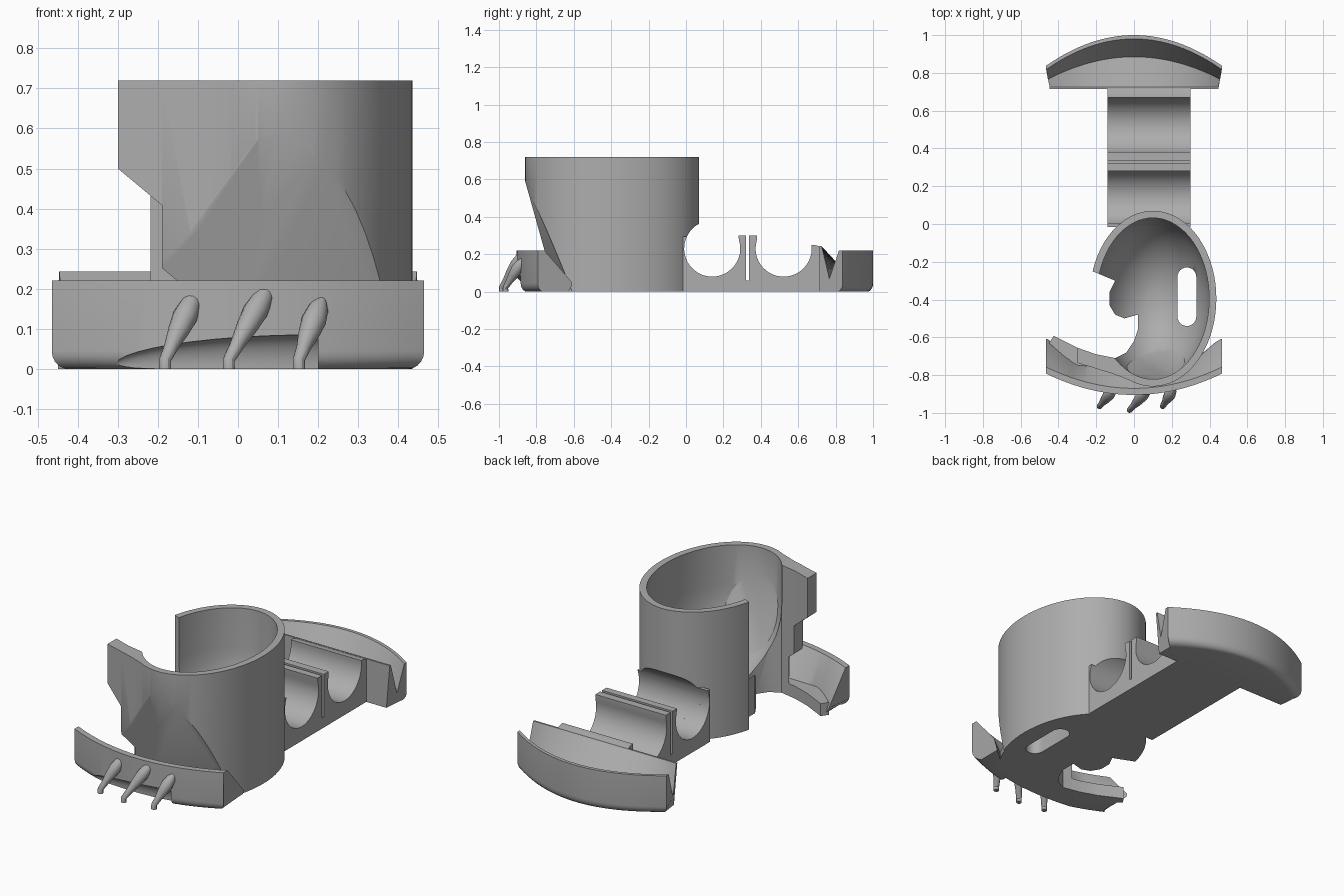
import bpy, bmesh, math
from mathutils import Vector

if "Cube" in bpy.data.objects:
    bpy.data.objects.remove(bpy.data.objects["Cube"])

grey = bpy.data.materials.new("plain grey")
grey.use_nodes = True
grey.diffuse_color = (0.42, 0.42, 0.42, 1)
grey.node_tree.nodes["Principled BSDF"].inputs["Base Color"].default_value = (0.42, 0.42, 0.42, 1)


def activate(ob):
    bpy.ops.object.select_all(action='DESELECT')
    ob.select_set(True)
    bpy.context.view_layer.objects.active = ob


def make(name, bm):
    bmesh.ops.recalc_face_normals(bm, faces=bm.faces)
    me = bpy.data.meshes.new(name)
    bm.to_mesh(me)
    bm.free()
    me.materials.append(grey)
    ob = bpy.data.objects.new(name, me)
    bpy.context.collection.objects.link(ob)
    return ob


def loft(name, sections):
    """Closed solid through matching cross-sections."""
    bm = bmesh.new()
    rings = [[bm.verts.new(p) for p in s] for s in sections]
    n = len(rings[0])
    for a, b in zip(rings, rings[1:]):
        for i in range(n):
            j = (i + 1) % n
            bm.faces.new((a[i], a[j], b[j], b[i]))
    bm.faces.new(rings[0])
    bm.faces.new(rings[-1])
    return make(name, bm)


def prism(name, outline, z0, z1):
    return loft(name, [[(x, y, z) for x, y in outline] for z in (z0, z1)])


def slice_off(ob, point, normal):
    """Remove the side the normal points to and cap the cut."""
    bm = bmesh.new()
    bm.from_mesh(ob.data)
    cut = bmesh.ops.bisect_plane(bm, geom=bm.verts[:] + bm.edges[:] + bm.faces[:],
                                 plane_co=point, plane_no=Vector(normal).normalized(),
                                 clear_outer=True)
    edges = [e for e in cut["geom_cut"] if isinstance(e, bmesh.types.BMEdge)]
    bmesh.ops.holes_fill(bm, edges=edges, sides=0)
    bmesh.ops.recalc_face_normals(bm, faces=bm.faces)
    bm.to_mesh(ob.data)
    bm.free()


def slope_front(ob, inset=0):
    """Two shallow planes that make the front lean inwards."""
    slice_off(ob, (0, -0.86 + inset, 0.59), (0, -1, -0.28))
    slice_off(ob, (0.345, -0.70 + inset, 0.22), (0.19, -1, -0.37))


def boolean(ob, tool, operation='DIFFERENCE', keep=False):
    mod = ob.modifiers.new("cut", 'BOOLEAN')
    mod.operation, mod.solver, mod.object = operation, 'EXACT', tool
    activate(ob)
    bpy.ops.object.modifier_apply(modifier=mod.name)
    if not keep:
        bpy.data.objects.remove(tool)


def ellipse(cx, cy, rx, ry, n=72):
    return [(cx + rx * math.cos(math.tau * i / n), cy + ry * math.sin(math.tau * i / n))
            for i in range(n)]


# Cup: oval solid with a leaning front
cup = prism("cup", ellipse(0.1, -0.395, 0.336, 0.465), 0, 0.72)
slope_front(cup)

# Flared lip at the open side of the cup, with a narrower lip below it
for left, y, z0, corner in ((-0.3, -0.735, 0.15, (-0.3, 0, 0.5)),
                            (-0.19, -0.77, 0.1, (-0.2, 0, 0.26))):
    flare = prism("flare", [(left, y), (-0.12, -0.79), (0.05, -0.855), (0.06, -0.8),
                            (-0.05, -0.68), (left, -0.62)], z0, 0.72)
    slope_front(flare)
    slice_off(flare, corner, (-0.1, 0, -0.12))
    boolean(cup, flare, 'UNION')

# Bowl-bottomed hollow
levels = [(0.5 - 0.45 * math.cos(a), math.sin(a))
          for a in [0.1 + (math.pi / 2 - 0.1) * i / 14 for i in range(15)]] + [(0.9, 1)]
hollow = loft("hollow", [[(x, y, z) for x, y in ellipse(0.1, -0.395, 0.298 * s, 0.427 * s)]
                         for z, s in levels])
slope_front(hollow, 0.045)
boolean(cup, hollow)

# Low floor plate joining cup and front bumper
floor = prism("floor_plate", ellipse(0.1, -0.395, 0.33, 0.46), 0, 0.045)
slice_off(floor, (0, -0.78, 0), (0, -1, 0))
ledge = prism("front_ledge", [(-0.42, -0.585), (-0.45, -0.63), (-0.3, -0.76), (0.0, -0.78),
                              (0.1, -0.66), (-0.1, -0.69)], 0, 0.07)

# Side opening, cut through every level
opening = prism("opening_cutter", [
    (-0.43, -0.59), (-0.3, -0.655), (-0.2, -0.69), (-0.1, -0.71), (-0.04, -0.68), (0.0, -0.62),
    (0.02, -0.56), (0.02, -0.48), (-0.05, -0.5), (-0.1, -0.48), (-0.13, -0.43),
    (-0.13, -0.36), (-0.1, -0.3), (-0.22, -0.25), (-0.6, -0.2), (-0.6, -0.59)], -0.1, 0.95)
for part in (cup, floor, ledge):
    boolean(part, opening, keep=True)
bpy.data.objects.remove(opening)

# Rounded slot through the floor
slot_outline = [(0.28 + 0.05 * math.cos(a), -0.385 + 0.105 * s + 0.05 * math.sin(a))
                for s, start in ((1, 0), (-1, math.pi))
                for a in [start + math.pi * i / 12 for i in range(13)]]
slot = prism("slot_cutter", slot_outline, -0.1, 0.4)
for part in (cup, floor):
    boolean(part, slot, keep=True)
bpy.data.objects.remove(slot)

# Round saddle cut in the back of the cup
saddle = loft("saddle_cutter", [[(x, y, z) for y, z in ellipse(0.14, 0.23, 0.15, 0.15, 48)]
                                for x in (-0.3, 0.6)])
boolean(cup, saddle)


# Double cradle: one profile swept across the width
def trough(cy, z_start, z_end, r=0.15, cz=0.23, n=24):
    a0 = math.pi - math.asin((z_start - cz) / r)
    a1 = math.tau + math.asin((z_end - cz) / r)
    return [(cy + r * math.cos(a0 + (a1 - a0) * i / n), cz + r * math.sin(a0 + (a1 - a0) * i / n))
            for i in range(n + 1)]


profile = [(-0.015, 0), (-0.015, 0.295)]
profile += trough(0.14, 0.295, 0.275) + [(0.28, 0.3), (0.32, 0.3), (0.32, 0.06),
                                         (0.337, 0.06), (0.337, 0.3), (0.38, 0.3)]
profile += trough(0.522, 0.275, 0.25) + [(0.685, 0.25), (0.72, 0.24), (0.72, 0)]
cradle = loft("cradle", [[(x, y, z) for y, z in profile] for x in (-0.14, 0.3)])

# Bumpers: cross-sections swept along an arc, rounded at the lower edge
stations = [-0.465 + 0.93 * i / 32 for i in range(33)]
ROUND = [math.pi / 2 * i / 5 for i in range(6)]


def front_arc(x):
    return -0.905 + 0.52 * x * x


def rounded_foot(x, out, side):
    return [(x * (1 - 0.085 * (1 - math.sin(a))), out - side * 0.03 * (1 - math.sin(a)),
             0.045 * (1 - math.cos(a))) for a in ROUND]


def front_section(x):
    out = front_arc(x)
    low = -0.61 - 0.13 * min(1, (0.465 - abs(x)) / 0.165)
    return rounded_foot(x, out, -1) + [
        (x, out, 0.22), (x, out + 0.035, 0.22), (x, low, 0.05),
        (x * 0.985, low, 0.03), (x * 0.915, low - 0.02, 0)]


def back_section(x):
    out = 1 - 0.75 * x * x
    return rounded_foot(x, out, 1) + [
        (x, out, 0.22), (x, out - 0.02, 0.22), (x * 0.98, 0.885 - 0.55 * x * x, 0.07),
        (x * 0.96, 0.725, 0.243), (x * 0.96, 0.715, 0.243), (x * 0.915, 0.715, 0)]


front_bumper = loft("front_bumper", [front_section(x) for x in stations])
back_bumper = loft("back_bumper", [back_section(x) for x in stations])

# Scooped recess low on the front bumper, following its arc
bm = bmesh.new()
bmesh.ops.create_uvsphere(bm, u_segments=48, v_segments=24, radius=1)
for v in bm.verts:
    x = 0.2 + 0.52 * v.co.x
    v.co = Vector((x, front_arc(x) + 0.055 * v.co.y, 0.085 * v.co.z))
scoop = make("scoop_cutter", bm)
slice_off(scoop, (0.2, 0, 0), (1, 0, 0))
boolean(front_bumper, scoop)


# Claws: tapered curves with a small upright foot
def claw(name, foot, top):
    a, b = Vector(foot), Vector(top)
    cu = bpy.data.curves.new(name, 'CURVE')
    cu.dimensions, cu.bevel_depth, cu.bevel_resolution = '3D', 1, 4
    cu.use_fill_caps = True
    sp = cu.splines.new('POLY')
    steps = [(0, 0.015), (0.2, 0.018), (0.45, 0.027), (0.65, 0.031), (0.85, 0.025), (1, 0.01)]
    sp.points.add(len(steps))
    sp.points[0].co, sp.points[0].radius = (a.x, a.y, 0, 1), 0.015
    for p, (t, r) in zip(sp.points[1:], steps):
        p.co, p.radius = (*a.lerp(b, t), 1), r
    cu.materials.append(grey)
    ob = bpy.data.objects.new(name, cu)
    bpy.context.collection.objects.link(ob)
    activate(ob)
    bpy.ops.object.convert(target='MESH')
    return bpy.context.view_layer.objects.active


claws = [claw("right_claw", (-0.182, -0.965, 0.022), (-0.105, -0.87, 0.19)),
         claw("middle_claw", (-0.023, -0.985, 0.022), (0.08, -0.87, 0.21)),
         claw("left_claw", (0.152, -0.965, 0.022), (0.21, -0.87, 0.175))]

# Smooth curved faces, keep crisp edges
for ob in [cup, floor, ledge, cradle, front_bumper, back_bumper] + claws:
    activate(ob)
    bpy.ops.object.shade_smooth_by_angle(angle=math.radians(30))
